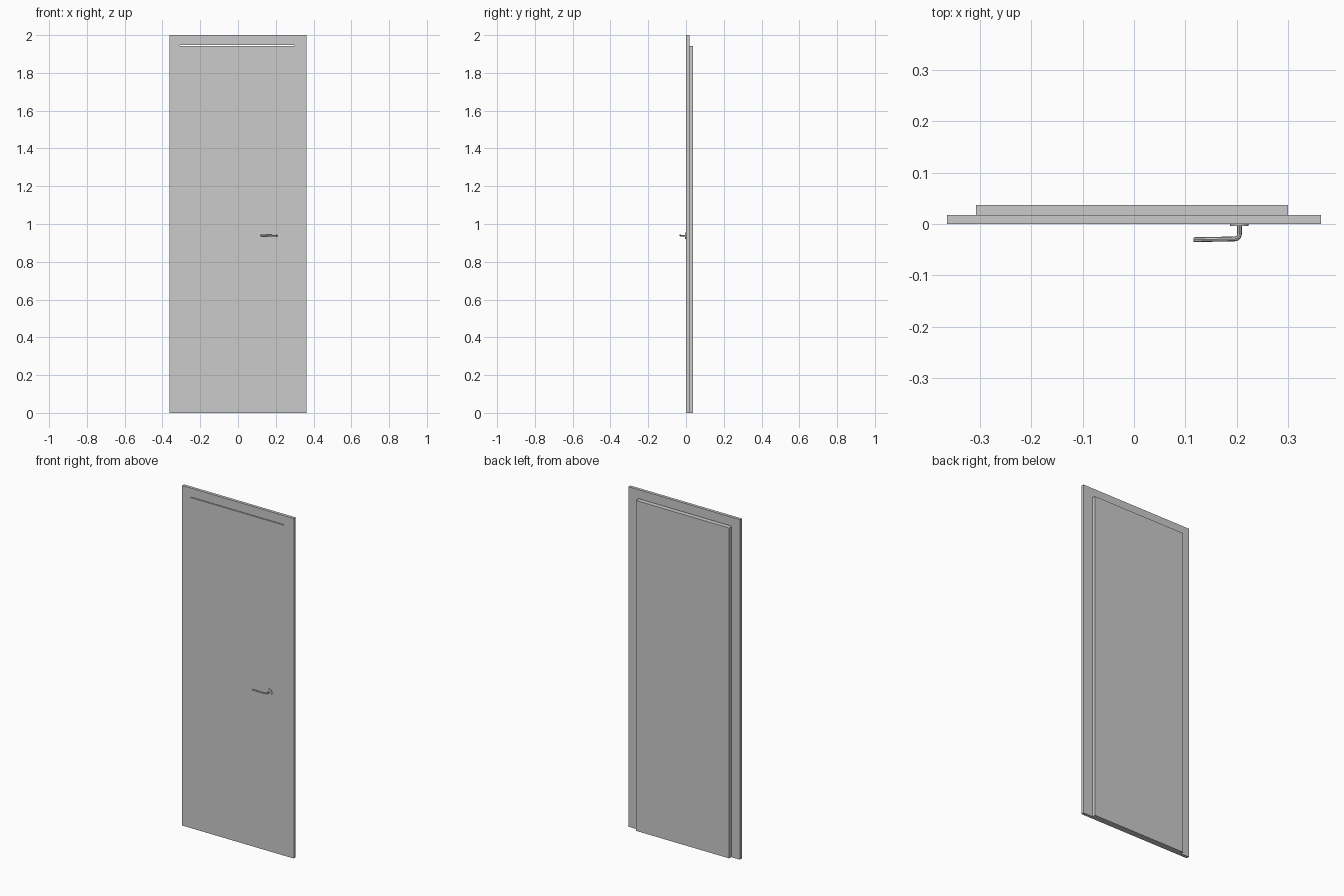
import bpy, math

if "Cube" in bpy.data.objects:
    bpy.data.objects.remove(bpy.data.objects["Cube"])

def box(name, x0, x1, y0, y1, z0, z1):
    bpy.ops.mesh.primitive_cube_add(size=1, location=((x0 + x1) / 2, (y0 + y1) / 2, (z0 + z1) / 2))
    ob = bpy.context.object
    ob.name = name
    ob.scale = (x1 - x0, y1 - y0, z1 - z0)
    bpy.ops.object.transform_apply(location=False, rotation=False, scale=True)
    return ob

# frame: U-shaped outline extruded in depth, hugging the leaf with a thin gap on top
L, R, TOP, GAP = -0.307, 0.299, 1.943, 0.004
outline = [(-0.363, 0), (L, 0), (L, TOP + GAP), (R, TOP + GAP),
           (R, 0), (0.363, 0), (0.363, 2), (-0.363, 2)]
n = len(outline)
verts = [(x, y, z) for y in (0, 0.0175) for x, z in outline]
quads = [(0, 1, 2, 7), (2, 3, 6, 7), (3, 4, 5, 6)]
faces = quads + [tuple(i + n for i in reversed(q)) for q in quads]
faces += [((i + 1) % n, i, i + n, (i + 1) % n + n) for i in range(n)]
me = bpy.data.meshes.new("door_frame")
me.from_pydata(verts, [], faces)
frame = bpy.data.objects.new("door_frame", me)
bpy.context.collection.objects.link(frame)

# door leaf, flush in front and standing proud at the back
box("door_leaf", L, R, 0, 0.037, 0, TOP)

# round handle plate
HX, HZ = 0.205, 0.938
bpy.ops.mesh.primitive_cylinder_add(vertices=32, radius=0.018, depth=0.004,
                                    location=(HX, -0.002, HZ), rotation=(math.pi / 2, 0, 0))
bpy.context.object.name = "handle_plate"
bpy.ops.object.shade_smooth_by_angle()

# lever handle: round bar with a bent elbow
path = [(HX, -0.002, HZ), (HX, -0.020, HZ), (HX - 0.0015, -0.025, HZ),
        (HX - 0.005, -0.028, HZ), (HX - 0.010, -0.029, HZ), (0.116, -0.0305, HZ + 0.002)]
cu = bpy.data.curves.new("lever_handle", 'CURVE')
cu.dimensions = '3D'
cu.bevel_depth = 0.0047
cu.bevel_resolution = 2
cu.use_fill_caps = True
sp = cu.splines.new('POLY')
sp.points.add(len(path) - 1)
for p, c in zip(sp.points, path):
    p.co = (*c, 1)
lever = bpy.data.objects.new("lever_handle", cu)
bpy.context.collection.objects.link(lever)
bpy.ops.object.select_all(action='DESELECT')
bpy.context.view_layer.objects.active = lever
lever.select_set(True)
bpy.ops.object.convert(target='MESH')
bpy.ops.object.shade_smooth_by_angle()
